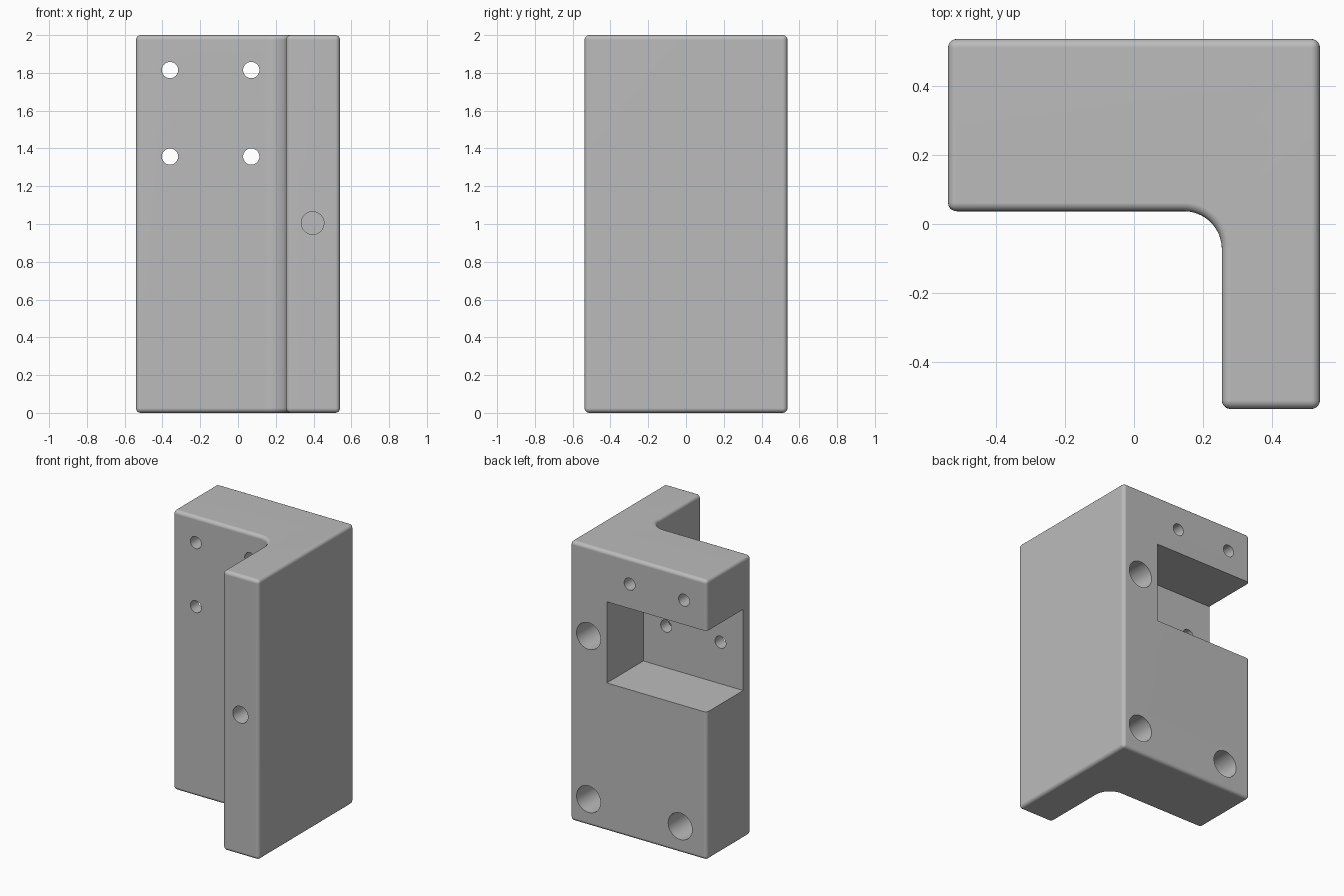
import bpy, bmesh, math

cube = bpy.data.objects.get("Cube")
if cube:
    bpy.data.objects.remove(cube, do_unlink=True)

grey = bpy.data.materials.new("plain grey")
grey.use_nodes = True
colour = (0.5, 0.5, 0.5, 1)
grey.diffuse_color = colour
grey.node_tree.nodes["Principled BSDF"].inputs["Base Color"].default_value = colour

W, D, H = 0.54, 0.537, 2.0       # half width, half depth, height
INNER_X, INNER_Y = 0.255, 0.037  # faces of the inside corner
FILLET = 0.11


def link(name, bm):
    mesh = bpy.data.meshes.new(name)
    bm.to_mesh(mesh)
    bm.free()
    obj = bpy.data.objects.new(name, mesh)
    bpy.context.collection.objects.link(obj)
    return obj


def activate(obj):
    bpy.ops.object.select_all(action="DESELECT")
    obj.select_set(True)
    bpy.context.view_layer.objects.active = obj


def cut(obj, cutter):
    mod = obj.modifiers.new("cut", "BOOLEAN")
    mod.operation, mod.solver, mod.object = "DIFFERENCE", "EXACT", cutter
    activate(obj)
    bpy.ops.object.modifier_apply(modifier=mod.name)
    bpy.data.objects.remove(cutter, do_unlink=True)


def drill(obj, x, z, radius, y0, y1):
    """Cut a round hole along y, from y0 to y1."""
    bpy.ops.mesh.primitive_cylinder_add(
        vertices=40, radius=radius, depth=abs(y1 - y0),
        location=(x, (y0 + y1) / 2, z), rotation=(math.pi / 2, 0, 0))
    cut(obj, bpy.context.object)


# L-shaped block with a filleted inside corner
cx, cy = INNER_X - FILLET, INNER_Y - FILLET
arc = [(cx + FILLET * math.cos(a), cy + FILLET * math.sin(a))
       for a in (math.pi / 2 * i / 16 for i in range(17))]
outline = [(INNER_X, -D), (W, -D), (W, D), (-W, D), (-W, INNER_Y)] + arc[::-1]
bm = bmesh.new()
base = bm.faces.new([bm.verts.new((x, y, 0)) for x, y in outline])
grown = bmesh.ops.extrude_face_region(bm, geom=[base])["geom"]
bmesh.ops.translate(bm, vec=(0, 0, H),
                    verts=[v for v in grown if isinstance(v, bmesh.types.BMVert)])
bmesh.ops.recalc_face_normals(bm, faces=bm.faces)
block = link("bracket_block", bm)
block.data.materials.append(grey)

# Rounded outer edges
bevel = block.modifiers.new("round", "BEVEL")
bevel.width, bevel.segments = 0.025, 5
bevel.limit_method, bevel.angle_limit = "ANGLE", math.radians(40)
activate(block)
bpy.ops.object.modifier_apply(modifier=bevel.name)

# Pocket in the back, open on the right side
x0, x1, y0, y1, z0, z1 = -0.8, 0.25, 0.125, 0.8, 1.06, 1.64
bpy.ops.mesh.primitive_cube_add(
    size=1, location=((x0 + x1) / 2, (y0 + y1) / 2, (z0 + z1) / 2))
pocket = bpy.context.object
pocket.scale = (x1 - x0, y1 - y0, z1 - z0)
cut(block, pocket)

# Four small through holes
for x in (-0.36, 0.07):
    for z in (1.815, 1.357):
        drill(block, x, z, 0.043, -0.2, 0.8)

# Three large blind holes in the back, one in the front of the leg
for x, z in ((0.395, 1.357), (0.395, 0.19), (-0.33, 0.19)):
    drill(block, x, z, 0.095, 0.137, 0.8)
drill(block, 0.395, 1.005, 0.06, -0.8, -0.2)

# Smooth rounds with flat faces kept flat
activate(block)
bpy.ops.object.shade_smooth_by_angle(angle=math.radians(35))
normals = block.modifiers.new("flat faces", "WEIGHTED_NORMAL")
normals.keep_sharp = True
